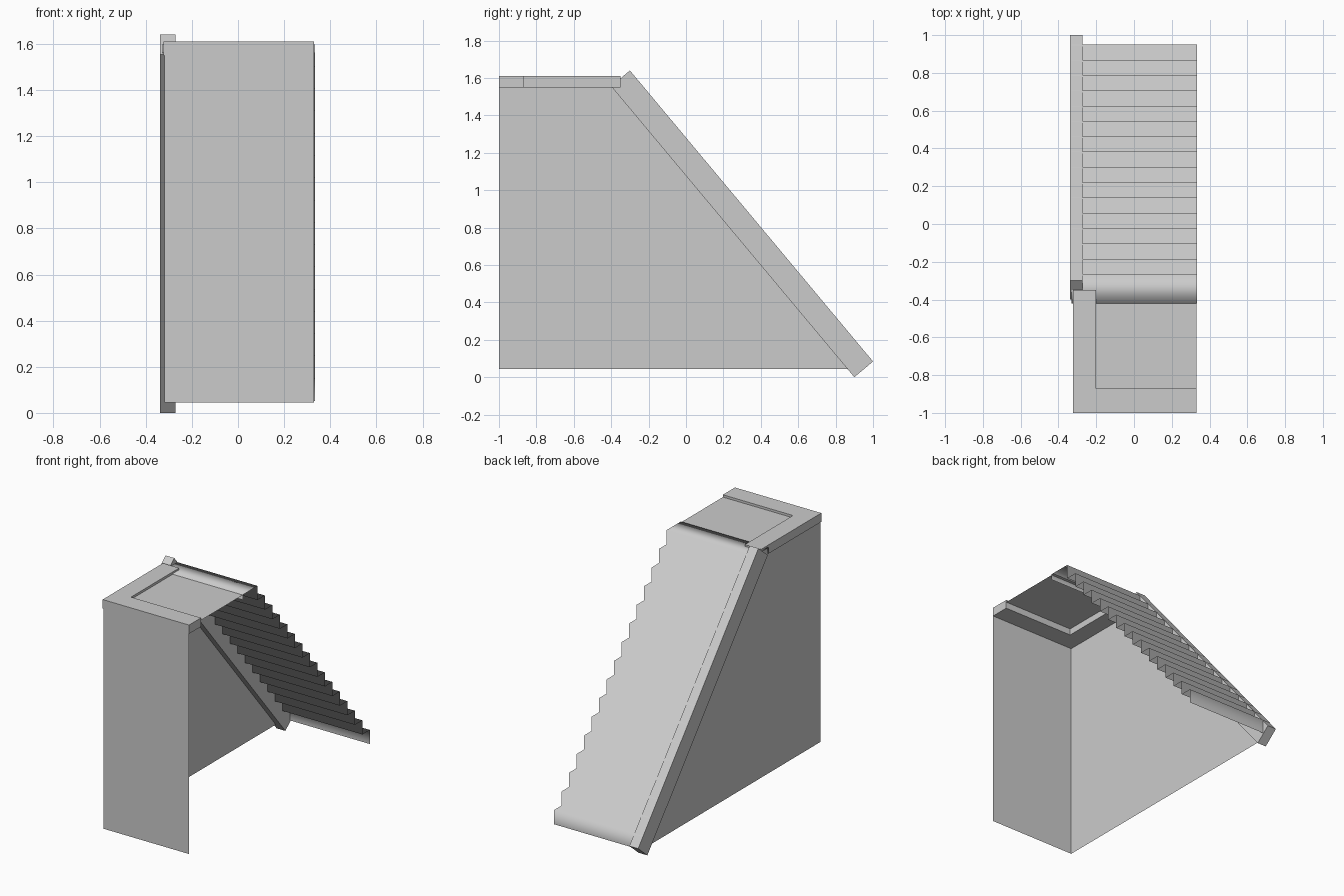
import bpy, bmesh

cube = bpy.data.objects.get("Cube")
if cube:
    bpy.data.objects.remove(cube, do_unlink=True)

grey = bpy.data.materials.new("plain_grey")
grey.use_nodes = True
grey.diffuse_color = (0.6, 0.6, 0.6, 1)
grey.node_tree.nodes["Principled BSDF"].inputs["Base Color"].default_value = (0.6, 0.6, 0.6, 1)


def finish(name, bm, smooth=False):
    """Turn a bmesh into a named grey object."""
    mesh = bpy.data.meshes.new(name)
    for f in bm.faces:
        f.smooth = smooth
    bm.to_mesh(mesh)
    bm.free()
    mesh.materials.append(grey)
    obj = bpy.data.objects.new(name, mesh)
    bpy.context.collection.objects.link(obj)
    return obj


def panel(name, points, push=None):
    """Flat polygon, pushed out to a closed solid if a vector is given."""
    bm = bmesh.new()
    face = bm.faces.new([bm.verts.new(p) for p in points])
    if push:
        new = bmesh.ops.extrude_face_region(bm, geom=[face], use_keep_orig=True)["geom"]
        moved = [v for v in new if isinstance(v, bmesh.types.BMVert)]
        bmesh.ops.translate(bm, vec=push, verts=moved)
        bmesh.ops.recalc_face_normals(bm, faces=bm.faces)
    return finish(name, bm)


RIGHT, LEFT, FRONT = -0.318, 0.33, -1.0
BASE, RIM_LOW, RIM_TOP, DECK = 0.045, 1.55, 1.61, 1.594

# Thin walls: front and one side, the other side stays open
panel("front_wall", [(RIGHT, FRONT, BASE), (LEFT, FRONT, BASE),
                     (LEFT, FRONT, RIM_LOW), (RIGHT, FRONT, RIM_LOW)])
panel("side_wall", [(RIGHT, y, z) for y, z in
                    [(FRONT, BASE), (FRONT, RIM_LOW), (-0.395, RIM_LOW), (0.87, BASE)]])

# L-shaped rim around the landing
rim_outline = [(-0.323, FRONT), (LEFT, FRONT), (LEFT, -0.87),
               (-0.2, -0.87), (-0.2, -0.35), (-0.323, -0.35)]
panel("landing_rim", [(x, y, RIM_LOW) for x, y in rim_outline], (0, 0, RIM_TOP - RIM_LOW))

# Landing floor
panel("landing_floor", [(-0.2, -0.87, DECK), (LEFT, -0.87, DECK),
                        (LEFT, -0.4, DECK), (-0.2, -0.4, DECK)])

# Sloping stringer beside the steps
panel("stringer", [(-0.338, y, z) for y, z in
                   [(-0.4, 1.555), (0.9, 0), (1.0, 0.084), (-0.3, 1.64)]], (0.066, 0, 0))

# Folded sheet of steps, with a short lip under the landing
STEPS, GOING, RISE = 16, 0.081, 0.0966
profile = [(-0.42, 1.56), (-0.42, 1.598)]
for i in range(STEPS):
    y = -0.265 + i * GOING
    z = 1.598 - i * RISE
    profile += [(y, z), (y, z - RISE)]

bm = bmesh.new()
rows = [[bm.verts.new((x, y, z)) for x in (-0.33, 0.333)] for y, z in profile]
for a, b in zip(rows, rows[1:]):
    bm.faces.new((a[0], b[0], b[1], a[1]))
bmesh.ops.recalc_face_normals(bm, faces=bm.faces)
bm.normal_update()
if sum(f.normal.z for f in bm.faces) < 0:
    bmesh.ops.reverse_faces(bm, faces=bm.faces)
finish("steps", bm, smooth=True)
